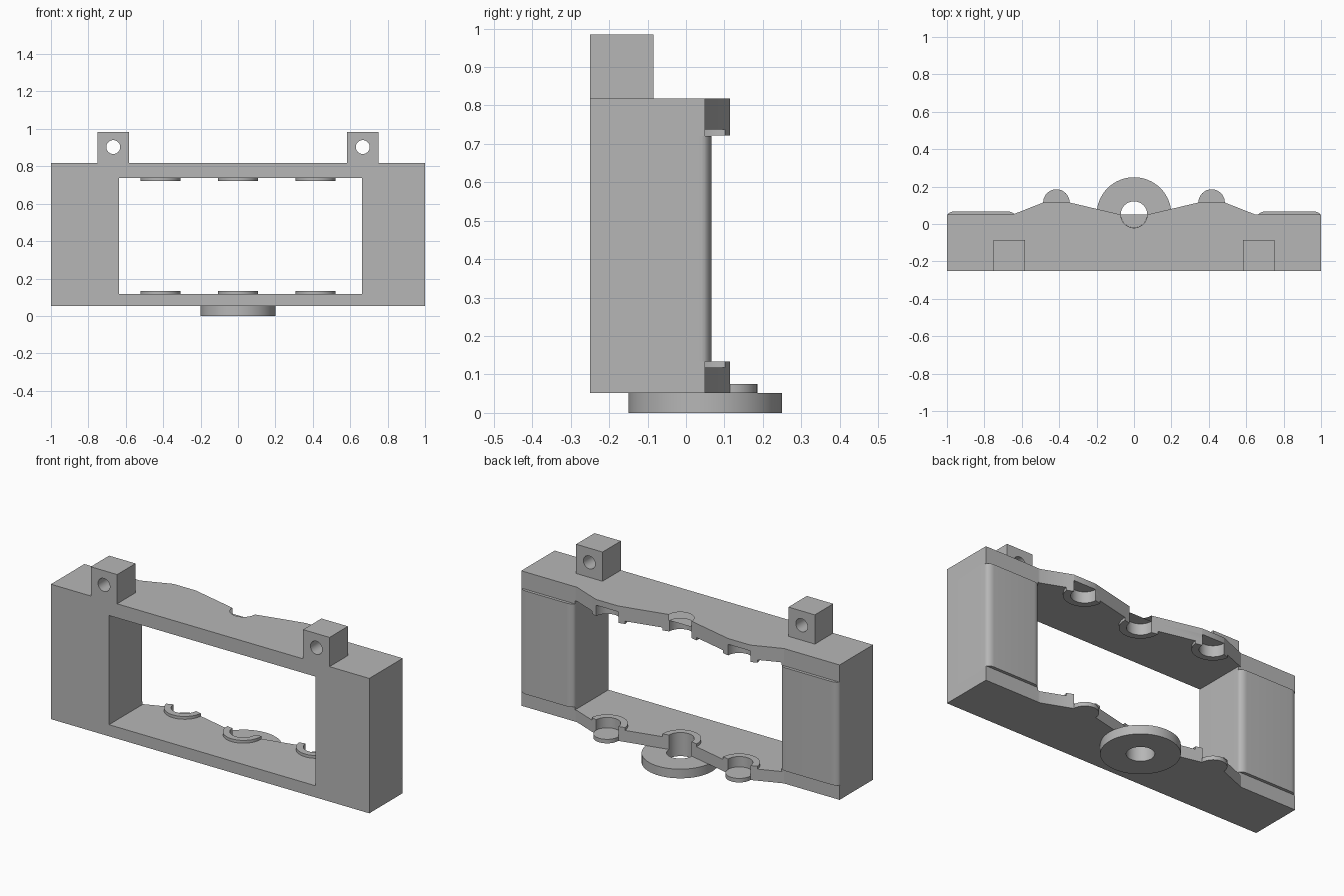
import bpy, bmesh
from math import sin, cos, pi, radians
from mathutils import Matrix

if "Cube" in bpy.data.objects:
    bpy.data.objects.remove(bpy.data.objects["Cube"], do_unlink=True)

grey = bpy.data.materials.new("plain grey")
grey.use_nodes = True
colour = (0.47, 0.47, 0.47, 1)
grey.diffuse_color = colour
grey.node_tree.nodes["Principled BSDF"].inputs["Base Color"].default_value = colour


def prism(name, outline, z0, z1, matrix=None):
    """Extrude a flat xy outline from z0 to z1."""
    bm = bmesh.new()
    face = bm.faces.new([bm.verts.new((x, y, z0)) for x, y in outline])
    top = bmesh.ops.extrude_face_region(bm, geom=[face])["geom"]
    verts = [v for v in top if isinstance(v, bmesh.types.BMVert)]
    bmesh.ops.translate(bm, verts=verts, vec=(0, 0, z1 - z0))
    bmesh.ops.recalc_face_normals(bm, faces=bm.faces)
    if matrix:
        bm.transform(matrix)
    mesh = bpy.data.meshes.new(name)
    bm.to_mesh(mesh)
    bm.free()
    mesh.materials.append(grey)
    obj = bpy.data.objects.new(name, mesh)
    bpy.context.collection.objects.link(obj)
    return obj


def box(x0, x1, y0, y1):
    return [(x0, y0), (x1, y0), (x1, y1), (x0, y1)]


def circle(x, y, r, n=64):
    return [(x + r * cos(2 * pi * i / n), y + r * sin(2 * pi * i / n)) for i in range(n)]


def combine(target, other, operation):
    """Apply a boolean and remove the helper."""
    mod = target.modifiers.new("boolean", "BOOLEAN")
    mod.operation = operation
    mod.solver = "EXACT"
    mod.object = other
    bpy.ops.object.select_all(action="DESELECT")
    bpy.context.view_layer.objects.active = target
    target.select_set(True)
    bpy.ops.object.modifier_apply(modifier=mod.name)
    bpy.data.objects.remove(other, do_unlink=True)


def smooth(obj):
    bpy.ops.object.select_all(action="DESELECT")
    bpy.context.view_layer.objects.active = obj
    obj.select_set(True)
    bpy.ops.object.shade_smooth_by_angle(angle=radians(30))


FRONT, BACK, PEAK = -0.25, 0.05, 0.115
R, LIP = 0.07, 0.107
SOCKETS = [(-0.415, PEAK), (0, BACK), (0.415, PEAK)]
LEFT_IN, RIGHT_IN = -0.635, 0.662

# Wavy rear outline shared by both rails
half = [(0.07, BACK), (0.345, PEAK), (0.485, PEAK), (0.65, BACK), (1, BACK)]
rail_outline = ([(-1, FRONT), (1, FRONT)] + half[::-1] + [(-x, y) for x, y in half])


def rail(name, z0, z1, cap, lip, pocket):
    """Rail with half-open sockets: closing caps, raised lips and bored pockets."""
    obj = prism(name, rail_outline, z0, z1)
    for x, y in SOCKETS:
        collar = prism("lip", circle(x, y, LIP), *lip)
        combine(collar, prism("clip", rail_outline, z0 - 0.1, z1 + 0.1), "INTERSECT")
        combine(obj, collar, "UNION")
        combine(obj, prism("bore", circle(x, y, R), *pocket), "DIFFERENCE")
        combine(obj, prism("cap", circle(x, y, R + 0.0005), *cap), "UNION")
    return obj


top_rail = rail("top_rail", 0.738, 0.818, (0.785, 0.818), (0.722, 0.75), (0.7, 0.785))
bottom_rail = rail("bottom_rail", 0.052, 0.118, (0.052, 0.075), (0.1, 0.134), (0.075, 0.2))

# Foot disc, bored through together with the middle lower socket
foot = prism("foot_disc", circle(0, BACK, 0.2), 0, 0.052)
for part in (foot, bottom_rail):
    combine(part, prism("foot_bore", circle(0, BACK, R + 0.001), -0.1, 0.3), "DIFFERENCE")


# Side columns with rounded rear edges and square end blocks
def column_outline(x0, x1, rx=0.04, ry=0.027, top=0.067):
    steps = [i * pi / 16 for i in range(9)]
    right = [(x1 - rx + rx * cos(a), top - ry + ry * sin(a)) for a in steps]
    left = [(x0 + rx - rx * cos(a), top - ry + ry * sin(a)) for a in steps[::-1]]
    return [(x0, FRONT), (x1, FRONT)] + right + left


frame = top_rail
frame.name = "frame"
combine(frame, bottom_rail, "UNION")
for x0, x1 in ((-1, LEFT_IN), (RIGHT_IN, 1)):
    column = prism("column", column_outline(x0, x1), 0.134, 0.72)
    for z0, z1 in ((0.052, 0.134), (0.72, 0.818)):
        combine(column, prism("end_block", box(x0, x1, FRONT, BACK), z0, z1), "UNION")
    combine(frame, column, "UNION")

# Mounting tabs with a cross hole
for side, x in (("right", -0.667), ("left", 0.667)):
    tab = prism(side + "_tab", box(x - 0.083, x + 0.083, FRONT, -0.085), 0.818, 0.984)
    turn = Matrix.Translation((x, 0, 0.903)) @ Matrix.Rotation(pi / 2, 4, "X")
    combine(tab, prism("tab_hole", circle(0, 0, 0.037, 48), -0.1, 0.4, turn), "DIFFERENCE")
    smooth(tab)

smooth(frame)
smooth(foot)
